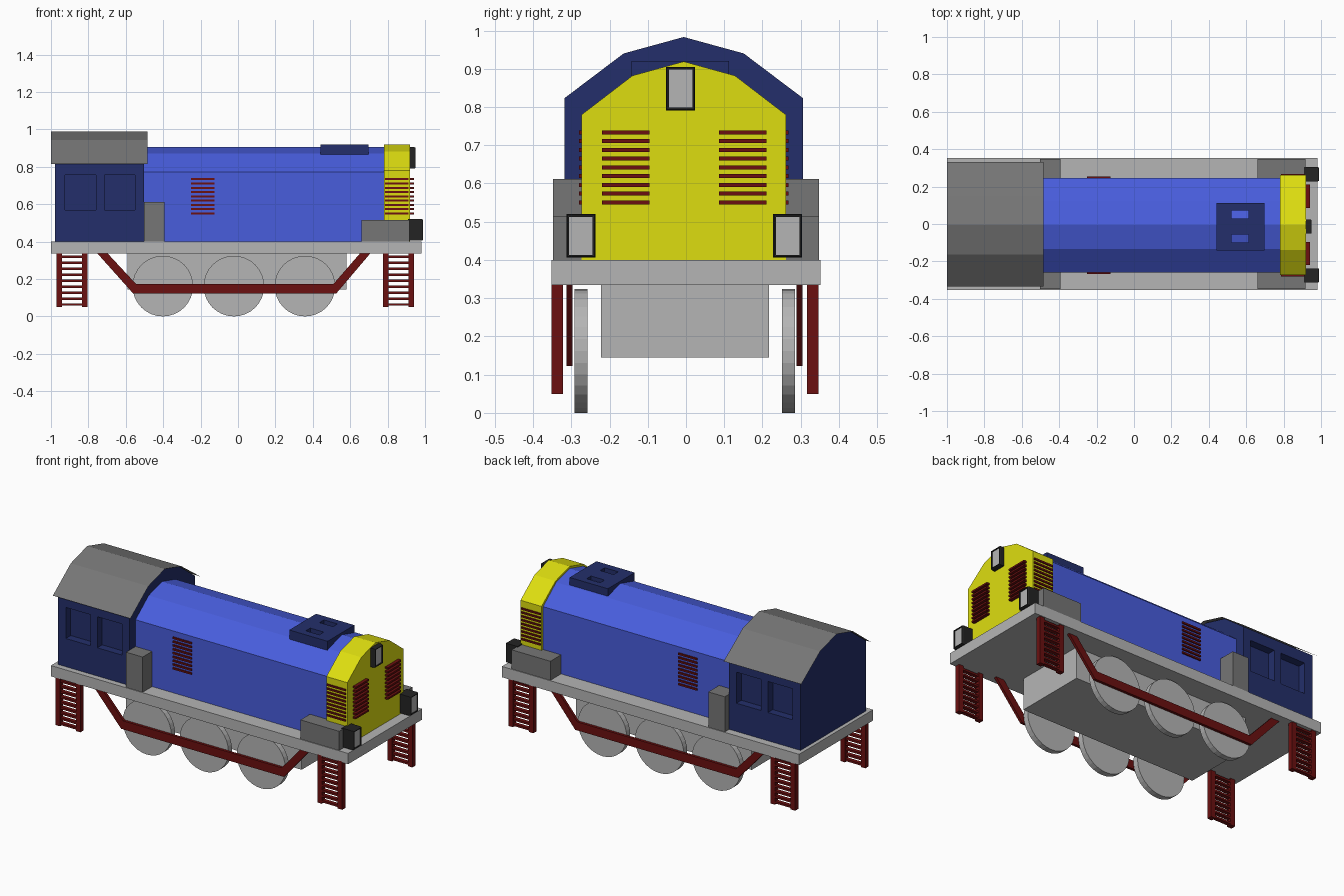
import bpy, bmesh, math
from mathutils import Matrix

if "Cube" in bpy.data.objects:
    bpy.data.objects.remove(bpy.data.objects["Cube"])


def material(name, r, g, b):
    m = bpy.data.materials.new(name)
    m.diffuse_color = (r, g, b, 1)
    m.use_nodes = True
    m.node_tree.nodes["Principled BSDF"].inputs["Base Color"].default_value = m.diffuse_color
    return m


BLUE = material("body_blue", 0.065, 0.11, 0.72)
NAVY = material("navy_blue", 0.017, 0.028, 0.145)
YELLOW = material("warning_yellow", 0.73, 0.73, 0.005)
RED = material("dark_red", 0.145, 0.005, 0.005)
LIGHT = material("light_grey", 0.46, 0.46, 0.46)
GREY = material("mid_grey", 0.18, 0.18, 0.18)
BLACK = material("black", 0.017, 0.017, 0.017)
CY = -0.006  # centre line of the bodywork


def finish(bm, name, *mats):
    bmesh.ops.recalc_face_normals(bm, faces=bm.faces)
    me = bpy.data.meshes.new(name)
    bm.to_mesh(me)
    bm.free()
    for m in mats:
        me.materials.append(m)
    ob = bpy.data.objects.new(name, me)
    bpy.context.collection.objects.link(ob)
    return ob


def add_box(bm, x0, x1, y0, y1, z0, z1):
    mat = Matrix.Translation(((x0 + x1) / 2, (y0 + y1) / 2, (z0 + z1) / 2)) @ \
        Matrix.Diagonal((x1 - x0, abs(y1 - y0), z1 - z0, 1))
    return bmesh.ops.create_cube(bm, size=1, matrix=mat)["verts"]


def boxes(name, mat, *dims):
    bm = bmesh.new()
    for d in dims:
        add_box(bm, *d)
    return finish(bm, name, mat)


def prism(name, mat, pts, vec):
    """Closed outline of 3D points extruded along vec."""
    bm = bmesh.new()
    face = bm.faces.new([bm.verts.new(p) for p in pts])
    ext = bmesh.ops.extrude_face_region(bm, geom=[face])
    bmesh.ops.translate(bm, vec=vec, verts=[v for v in ext["geom"] if isinstance(v, bmesh.types.BMVert)])
    return finish(bm, name, mat)


def hood_profile(x, w, z_side, w_mid, z_mid, z_top):
    yz = [(-w, 0.40), (-w, z_side), (-w_mid, z_mid), (0, z_top), (w_mid, z_mid), (w, z_side), (w, 0.40)]
    return [(x, y + CY, z) for y, z in yz]


def cut(ob, cutter):
    cutter.hide_render = True
    mod = ob.modifiers.new("cut", "BOOLEAN")
    mod.operation, mod.solver, mod.object = "DIFFERENCE", "EXACT", cutter
    deps = bpy.context.evaluated_depsgraph_get()
    me = bpy.data.meshes.new_from_object(ob.evaluated_get(deps))
    ob.modifiers.clear()
    ob.data = me
    bpy.data.objects.remove(cutter)


# Deck and tank
boxes("deck", LIGHT, (-1, 0.98, -0.352, 0.352, 0.335, 0.40))
boxes("fuel_tank", LIGHT, (-0.59, 0.58, -0.222, 0.217, 0.145, 0.34))

# Hood, nose and cab share one kind of arched section
prism("hood", BLUE, hood_profile(-0.52, 0.252, 0.773, 0.128, 0.872, 0.907), (1.32, 0, 0))
prism("nose", YELLOW, hood_profile(0.78, 0.267, 0.78, 0.134, 0.882, 0.919), (0.14, 0, 0))
cab = prism("cab", NAVY, hood_profile(-0.978, 0.312, 0.823, 0.157, 0.94, 0.983), (0.476, 0, 0))

# Recessed cab windows, two on each side
win = []
for s in (-1, 1):
    ya, yb = sorted((s * 0.265 + CY, s * 0.4))
    for x in (-0.925, -0.715):
        win.append((x, x + 0.165, ya, yb, 0.57, 0.757))
cut(cab, boxes("window_cutter", NAVY, *win))

# Cab roof: thin overhanging sheet
bm = bmesh.new()
rows = [[bm.verts.new((x, y, z)) for y, z in
         ((-0.334, 0.814), (-0.163, 0.944), (-0.006, 0.988), (0.151, 0.944), (0.331, 0.814))]
        for x in (-1, -0.483)]
for i in range(4):
    bm.faces.new((rows[0][i], rows[1][i], rows[1][i + 1], rows[0][i + 1]))
finish(bm, "cab_roof", GREY)

# Roof hatch with two openings
hatch = boxes("roof_hatch", NAVY, (0.442, 0.697, -0.143, 0.112, 0.865, 0.92))
cut(hatch, boxes("hatch_cutter", NAVY, (0.522, 0.612, 0.03, 0.072, 0.8, 1),
                 (0.522, 0.612, -0.1, -0.057, 0.8, 1)))

# Equipment boxes beside the hood
for s, side in ((-1, "front"), (1, "back")):
    ya, yb = sorted((s * 0.24, s * 0.348))
    boxes(side + "_tall_box", GREY, (-0.502, -0.392, ya, yb, 0.40, 0.612))
    boxes(side + "_low_box", GREY, (0.66, 0.918, ya, yb, 0.40, 0.515))


# Lamps: black bezel with tapered lip and recessed lens
def lamp(name, y, z, x1):
    bm = bmesh.new()
    add_box(bm, 0.91, x1, y - 0.038, y + 0.038, z - 0.057, z + 0.057)
    face = max(bm.faces, key=lambda f: f.calc_center_median().x)
    for thick, dx in ((0.004, 0.007), (0.006, 0), (0.0005, -0.006)):
        bmesh.ops.inset_region(bm, faces=[face], thickness=thick)
        bmesh.ops.translate(bm, vec=(dx, 0, 0), verts=face.verts)
    face.material_index = 1
    finish(bm, name, BLACK, LIGHT)


lamp("front_lamp", -0.275, 0.463, 0.983)
lamp("back_lamp", 0.266, 0.463, 0.983)
lamp("top_lamp", -0.014, 0.848, 0.943)

# Louvres: nine slats per grille
LEVELS = [0.545 + 0.0229 * i for i in range(9)]


def grille(name, x0, x1, y0, y1):
    boxes(name, RED, *[(x0, x1, y0, y1, z, z + 0.0105) for z in LEVELS])


grille("nose_grille_left", 0.91, 0.94, -0.22, -0.096)
grille("nose_grille_right", 0.91, 0.94, 0.086, 0.211)
for s, side in ((-1, "front"), (1, "back")):
    for part, x0, x1, reach in (("nose", 0.785, 0.912, 0.274), ("hood", -0.25, -0.125, 0.26)):
        ya, yb = sorted((s * (reach - 0.03) + CY, s * reach + CY))
        grille(f"{side}_{part}_grille", x0, x1, ya, yb)

# Wheels, three on each side
for s, side in ((-1, "front"), (1, "back")):
    for i, x in enumerate((-0.402, -0.022, 0.358)):
        bm = bmesh.new()
        bmesh.ops.create_cone(bm, cap_ends=True, segments=32, radius1=0.162, radius2=0.162, depth=0.034,
                              matrix=Matrix.Translation((x, s * 0.271 - 0.003, 0.162)) @ Matrix.Rotation(math.pi / 2, 4, "X"))
        finish(bm, f"{side}_wheel_{i + 1}", LIGHT)

# Truss bars hanging below the deck
truss = [(-0.755, 0.34), (-0.56, 0.122), (0.525, 0.122), (0.71, 0.34),
         (0.655, 0.34), (0.51, 0.173), (-0.545, 0.173), (-0.70, 0.34)]
for y, side in ((-0.313, "front"), (0.289, "back")):
    prism(side + "_truss", RED, [(x, y, z) for x, z in truss], (0, 0.016, 0))

# Ladders at the four corners
for y, side in ((-0.352, "front"), (0.316, "back")):
    for x, end in ((-0.97, "rear"), (0.775, "nose")):
        parts = [(x, x + 0.03, y, y + 0.03, 0.05, 0.34), (x + 0.136, x + 0.166, y, y + 0.03, 0.05, 0.34)]
        parts += [(x + 0.028, x + 0.138, y + 0.003, y + 0.027, z, z + 0.012)
                  for z in (0.057 + 0.032 * i for i in range(9))]
        boxes(f"{side}_{end}_ladder", RED, *parts)
